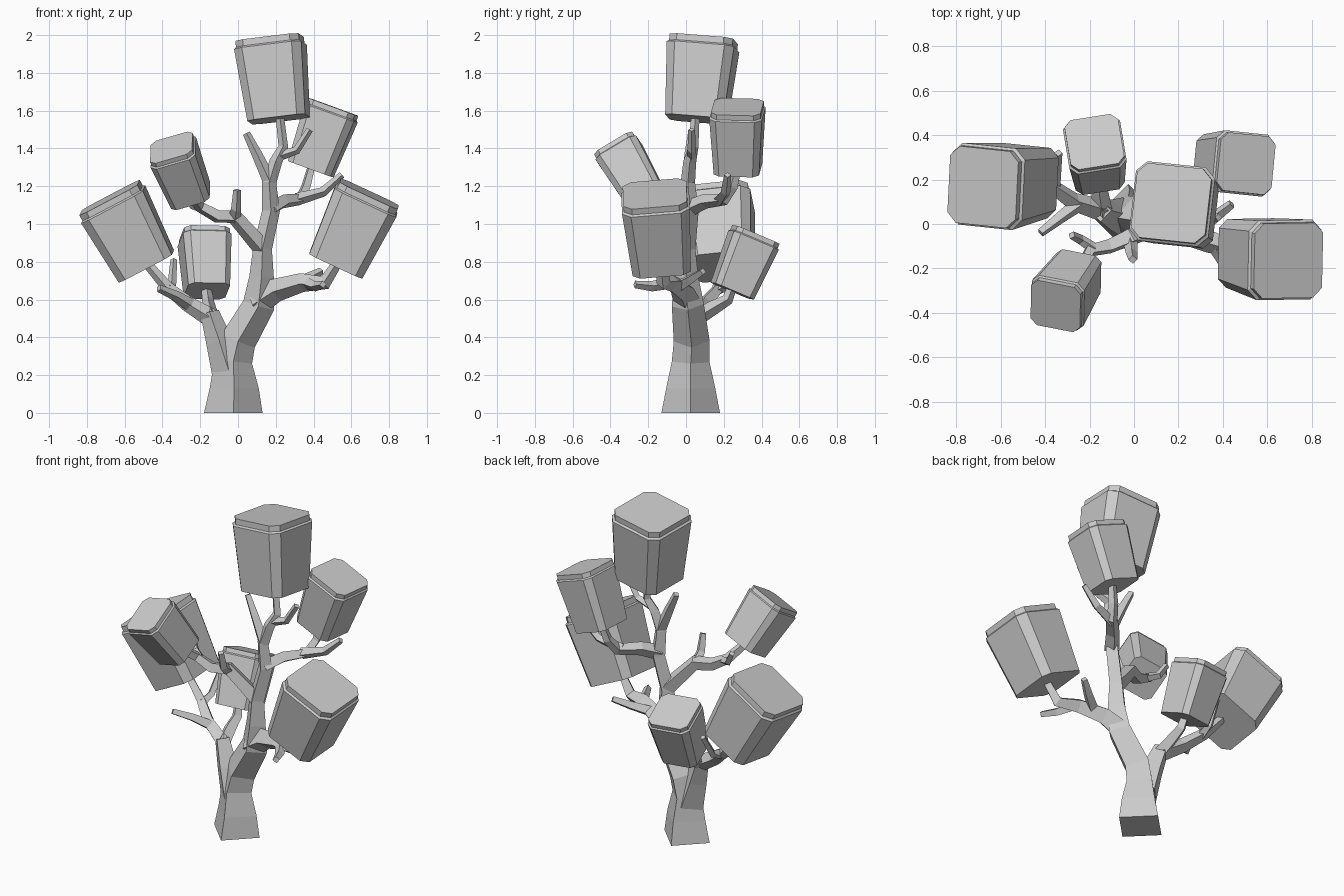
import bpy
import bmesh
import math
from mathutils import Vector

cube = bpy.data.objects.get("Cube")
if cube:
    bpy.data.objects.remove(cube, do_unlink=True)

# One plain grey for the whole tree
grey = bpy.data.materials.new("plain grey")
grey.use_nodes = True
colour = (0.6, 0.6, 0.6, 1)
grey.diffuse_color = colour
grey.node_tree.nodes["Principled BSDF"].inputs["Base Color"].default_value = colour


def loft(name, rings):
    """Skin a closed, flat-shaded solid over a stack of equal-sized rings."""
    bm = bmesh.new()
    loops = [[bm.verts.new(point) for point in ring] for ring in rings]
    count = len(loops[0])
    for low, high in zip(loops, loops[1:]):
        for i in range(count):
            j = (i + 1) % count
            bm.faces.new((low[i], low[j], high[j], high[i]))
    bm.faces.new(loops[0][::-1])
    bm.faces.new(loops[-1])
    bmesh.ops.recalc_face_normals(bm, faces=bm.faces)
    mesh = bpy.data.meshes.new(name)
    bm.to_mesh(mesh)
    bm.free()
    mesh.materials.append(grey)
    obj = bpy.data.objects.new(name, mesh)
    bpy.context.collection.objects.link(obj)
    return obj


def branch(name, path, radii):
    """Sweep a four-sided section along a path; two radii mean an even taper."""
    points = [Vector(p) for p in path]
    last = len(points) - 1
    if len(radii) != len(points):
        start, end = radii
        radii = [start + (end - start) * i / last for i in range(last + 1)]
    first = (points[1] - points[0]).normalized()
    side = Vector((0, 1, 0)) if abs(first.x) > 0.7 else Vector((1, 0, 0))
    rings = []
    for i, point in enumerate(points):
        along = Vector()
        if i > 0:
            along += (point - points[i - 1]).normalized()
        if i < last:
            along += (points[i + 1] - point).normalized()
        if name == "trunk" and i == 0:
            along = Vector((0, 0, 1))
        along.normalize()
        side = (side - along * side.dot(along)).normalized()
        other = along.cross(side)
        r = radii[i]
        rings.append([point + side * r, point + other * r,
                      point - side * r, point - other * r])
    return loft(name, rings)


def foliage(name, bottom, top, width, yaw):
    """Tapered block with chamfered corners and a stepped cap."""
    bottom, top = Vector(bottom), Vector(top)
    axis = top - bottom
    up = axis.normalized()
    c, s = math.cos(math.radians(yaw)), math.sin(math.radians(yaw))
    u = Vector((c, s, -(c * up.x + s * up.y) / up.z)).normalized()
    v = up.cross(u)
    rings = []
    # Half width and height of each step, as shares of the block
    for half, height in ((0.43, 0), (0.5, 0.9), (0.47, 0.92), (0.47, 1)):
        h = half * width
        k = h * 0.74
        outline = ((h, -k), (h, k), (k, h), (-k, h),
                   (-h, k), (-h, -k), (-k, -h), (k, -h))
        rings.append([bottom + axis * height + u * a + v * b for a, b in outline])
    return loft(name, rings)


# Trunk, running up into the stem of the top block
branch("trunk",
       [(-.025, .025, 0), (-.02, .025, .13), (-.025, .025, .27), (0, .03, .38),
        (.11, .01, .57), (.125, 0, .72), (.13, 0, .87), (.175, .02, 1.07),
        (.165, .01, 1.22), (.2, .02, 1.33), (.24, .04, 1.41), (.22, .05, 1.58)],
       [.155, .13, .1, .095, .085, .065, .05, .047, .038, .034, .026, .022])
branch("top_left_twig", [(.17, .01, 1.22), (.1, .02, 1.37), (.045, .03, 1.48)], (.036, .02))
branch("top_right_twig", [(.22, .03, 1.36), (.31, .03, 1.39), (.38, .03, 1.5)], (.026, .018))

# Left fork with its two stems and twigs
branch("left_fork", [(-.05, .03, .22), (-.1, .04, .38), (-.15, .06, .53)], (.09, .05))
branch("left_branch", [(-.14, .06, .5), (-.27, .1, .58), (-.37, .17, .66), (-.49, .195, .8)],
       (.05, .024))
branch("left_front_twig", [(-.25, .09, .57), (-.33, .03, .62), (-.42, -.04, .66)], (.036, .02))
branch("left_back_twig", [(-.36, .16, .65), (-.35, .24, .68), (-.34, .32, .81)], (.028, .018))
branch("back_branch", [(-.14, .05, .5), (-.155, .15, .56), (-.16, .22, .6), (-.17, .25, .68)],
       (.045, .024))

# Right front branch
branch("right_branch", [(.09, .01, .58), (.2, -.02, .65), (.34, -.08, .69),
                        (.46, -.12, .69), (.53, -.13, .8)], (.075, .026))
branch("right_front_twig", [(.36, -.09, .69), (.41, -.18, .67), (.45, -.27, .68)], (.034, .02))
branch("right_back_twig", [(.26, -.04, .67), (.36, .03, .71), (.44, .09, .75)], (.036, .02))

# Right back branch
branch("upper_right_branch", [(.17, .01, 1.08), (.24, .1, 1.12), (.33, .2, 1.13),
                              (.36, .25, 1.2), (.39, .275, 1.31)], (.045, .022))
branch("upper_right_twig", [(.31, .18, 1.13), (.45, .21, 1.17), (.55, .22, 1.26)], (.034, .018))

# Left front branch
branch("upper_left_branch", [(.13, 0, .87), (-.02, -.06, 1.04), (-.11, -.1, 1.04),
                             (-.2, -.12, 1.09), (-.26, -.23, 1.17)], (.05, .024))
branch("upper_left_front_twig", [(-.02, -.06, 1.03), (-.01, -.13, 1.08), (-.005, -.16, 1.18)],
       (.034, .02))
branch("upper_left_back_twig", [(-.18, -.11, 1.08), (-.24, -.07, 1.1), (-.28, -.05, 1.17)],
       (.026, .018))

# Foliage blocks
foliage("top_foliage", (.215, .055, 1.555), (.167, .094, 1.98), .36, -6)
foliage("upper_right_foliage", (.385, .275, 1.29), (.505, .272, 1.62), .28, -6)
foliage("right_foliage", (.52, -.13, .785), (.695, -.165, 1.16), .36, 1)
foliage("left_foliage", (-.485, .195, .775), (-.68, .166, 1.14), .37, -6)
foliage("upper_left_foliage", (-.25, -.22, 1.15), (-.353, -.37, 1.405), .25, -11)
foliage("back_foliage", (-.165, .245, .645), (-.178, .37, .945), .26, 9)
